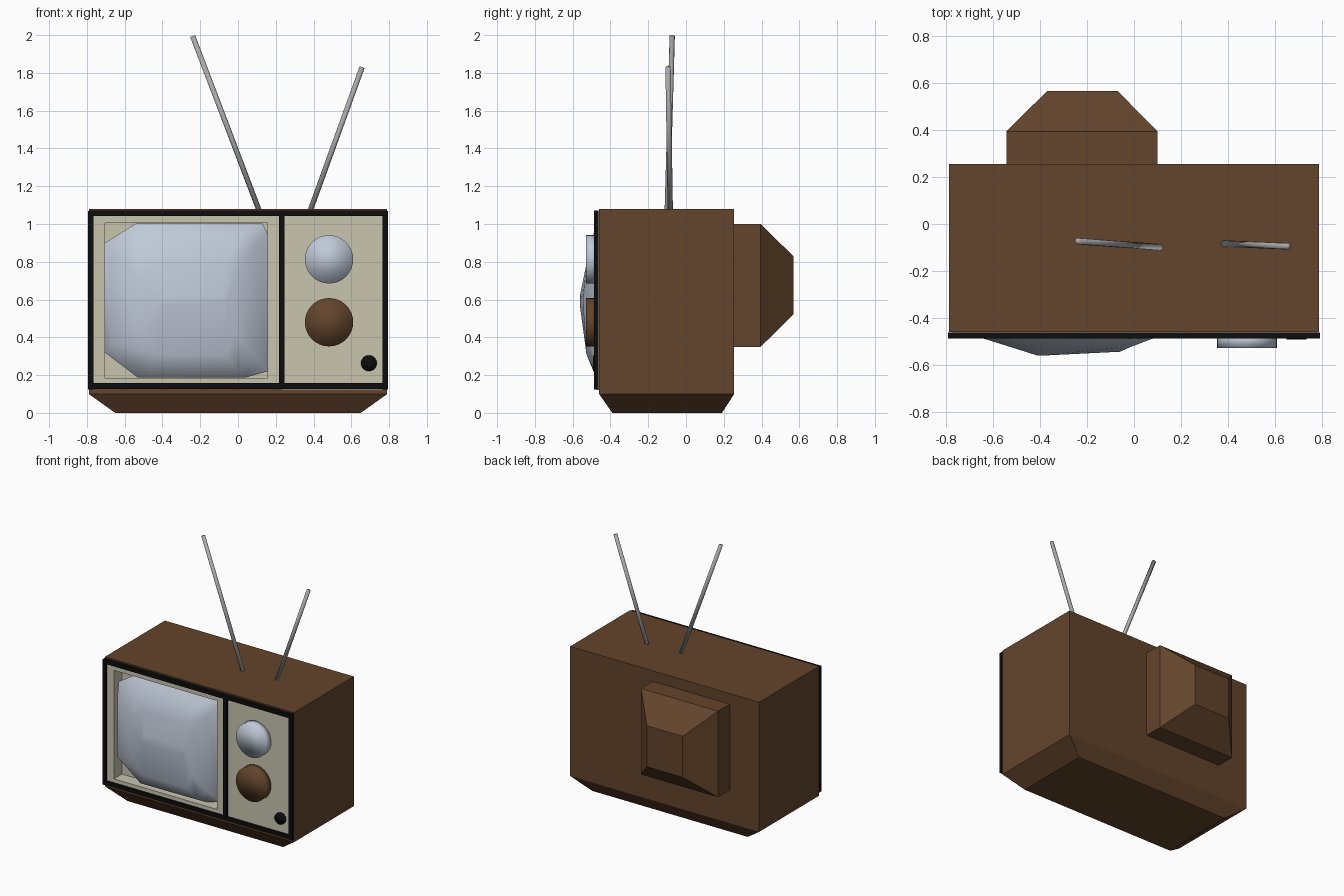
import bpy, bmesh, math
from mathutils import Vector

if "Cube" in bpy.data.objects:
    bpy.data.objects.remove(bpy.data.objects["Cube"])


def material(name, rgb):
    m = bpy.data.materials.new(name)
    m.diffuse_color = (*rgb, 1)
    m.use_nodes = True
    m.node_tree.nodes["Principled BSDF"].inputs["Base Color"].default_value = m.diffuse_color
    return m


BROWN = material("brown_wood", (0.125, 0.058, 0.025))
CREAM = material("cream_panel", (0.58, 0.56, 0.43))
BLACK = material("black_trim", (0.004, 0.004, 0.004))
GLASS = material("pale_glass", (0.52, 0.58, 0.68))
METAL = material("antenna_metal", (0.4, 0.4, 0.4))


def finish(name, bm, mat=None, smooth=False):
    bmesh.ops.recalc_face_normals(bm, faces=bm.faces)
    me = bpy.data.meshes.new(name)
    bm.to_mesh(me)
    bm.free()
    for p in me.polygons:
        p.use_smooth = smooth
    ob = bpy.data.objects.new(name, me)
    bpy.context.collection.objects.link(ob)
    if mat:
        me.materials.append(mat)
    return ob


def loft(name, rings, mat, smooth=False, cap_start=True):
    """Skin a stack of equal-length point loops and cap the ends."""
    bm = bmesh.new()
    loops = [[bm.verts.new(p) for p in r] for r in rings]
    n = len(loops[0])
    for a, b in zip(loops, loops[1:]):
        for i in range(n):
            j = (i + 1) % n
            bm.faces.new((a[i], a[j], b[j], b[i]))
    if cap_start:
        bm.faces.new(loops[0])
    bm.faces.new(loops[-1])
    return finish(name, bm, mat, smooth)


def rect_z(x0, x1, y0, y1, z):
    return [(x0, y0, z), (x1, y0, z), (x1, y1, z), (x0, y1, z)]


def rect_y(x0, x1, z0, z1, y):
    return [(x0, y, z0), (x1, y, z0), (x1, y, z1), (x0, y, z1)]


def box(name, x0, x1, y0, y1, z0, z1, mat):
    return loft(name, [rect_z(x0, x1, y0, y1, z) for z in (z0, z1)], mat)


def rod(name, a, b, r, mat, sides):
    a, b = Vector(a), Vector(b)
    q = (b - a).to_track_quat('Z', 'Y')
    circle = [q @ Vector((r * math.cos(t), r * math.sin(t), 0))
              for t in (2 * math.pi * i / sides for i in range(sides))]
    return loft(name, [[p + c for c in circle] for p in (a, b)], mat, True)


# Cabinet with tapered foot, hollowed for the screen
cabinet = loft("cabinet", [rect_z(-0.65, 0.65, -0.39, 0.19, 0),
                           rect_z(-0.79, 0.79, -0.46, 0.255, 0.10),
                           rect_z(-0.79, 0.79, -0.46, 0.255, 1.08)], BROWN)
cutter = box("recess_cutter", -0.73, 0.18, -0.6, -0.37, 0.165, 1.025, None)
cutter.hide_render = True
cutter.display_type = 'WIRE'
cut = cabinet.modifiers.new("recess", 'BOOLEAN')
cut.operation = 'DIFFERENCE'
cut.solver = 'EXACT'
cut.object = cutter

# Tube housing on the back
loft("tube_housing", [rect_y(-0.545, 0.10, 0.35, 1.0, 0.25),
                      rect_y(-0.545, 0.10, 0.35, 1.0, 0.395),
                      rect_y(-0.37, -0.07, 0.52, 0.83, 0.568)], BROWN)

# Cream front: screen surround with deep walls, and control panel
loft("screen_surround", [rect_y(-0.775, 0.23, 0.13, 1.055, -0.459),
                         rect_y(-0.775, 0.23, 0.13, 1.055, -0.475),
                         rect_y(-0.705, 0.157, 0.185, 1.005, -0.475),
                         rect_y(-0.705, 0.157, 0.185, 1.005, -0.38)],
     CREAM, cap_start=False)
box("control_panel", 0.23, 0.78, -0.475, -0.458, 0.12, 1.065, CREAM)

# Black trim bars
for name, x0, x1, z0, z1 in (("top_trim", -0.79, 0.79, 1.042, 1.072),
                             ("bottom_trim", -0.79, 0.79, 0.127, 0.157),
                             ("left_trim", -0.793, -0.765, 0.125, 1.07),
                             ("right_trim", 0.765, 0.793, 0.125, 1.07),
                             ("divider_trim", 0.218, 0.247, 0.127, 1.07)):
    box(name, x0, x1, -0.488, -0.462, z0, z1, BLACK)

# Bulging low-poly screen: rim, shoulder and crown rings
rim = [(-0.705, 0.32), (-0.53, 0.187), (0.04, 0.187), (0.156, 0.22),
       (0.156, 0.95), (0.13, 1.003), (-0.54, 1.003), (-0.705, 0.90)]
shoulder = [(-0.67, 0.36), (-0.47, 0.22), (0.0, 0.22), (0.09, 0.30),
            (0.09, 0.88), (0.02, 0.95), (-0.48, 0.95), (-0.67, 0.84)]
middle = [(-0.52, 0.42), (-0.42, 0.31), (-0.06, 0.31), (-0.02, 0.42),
          (-0.02, 0.72), (-0.06, 0.79), (-0.42, 0.79), (-0.52, 0.70)]
crown = [(-0.41, 0.58), (-0.40, 0.57), (-0.07, 0.57), (-0.06, 0.58),
         (-0.06, 0.61), (-0.07, 0.62), (-0.40, 0.62), (-0.41, 0.61)]
shoulder_y = [-0.48, -0.49, -0.485, -0.485, -0.485, -0.49, -0.485, -0.48]
crown_y = [-0.562, -0.562, -0.545, -0.545, -0.545, -0.545, -0.562, -0.562]
loft("screen", [[(x, -0.42, z) for x, z in rim],
                [(x, y, z) for (x, z), y in zip(shoulder, shoulder_y)],
                [(x, -0.527, z) for x, z in middle],
                [(x, y, z) for (x, z), y in zip(crown, crown_y)]],
     GLASS, smooth=True, cap_start=False)

# Dials and power button
for name, x, z, r, y, mat in (("upper_dial", 0.482, 0.813, 0.128, -0.53, GLASS),
                              ("lower_dial", 0.482, 0.48, 0.128, -0.53, BROWN),
                              ("power_button", 0.693, 0.263, 0.042, -0.493, BLACK)):
    rod(name, (x, -0.465, z), (x, y, z), r, mat, 32)

# Antennas
rod("left_antenna", (0.12, -0.10, 1.05), (-0.24, -0.073, 1.995), 0.014, METAL, 12)
rod("right_antenna", (0.375, -0.083, 1.05), (0.657, -0.095, 1.83), 0.014, METAL, 12)
